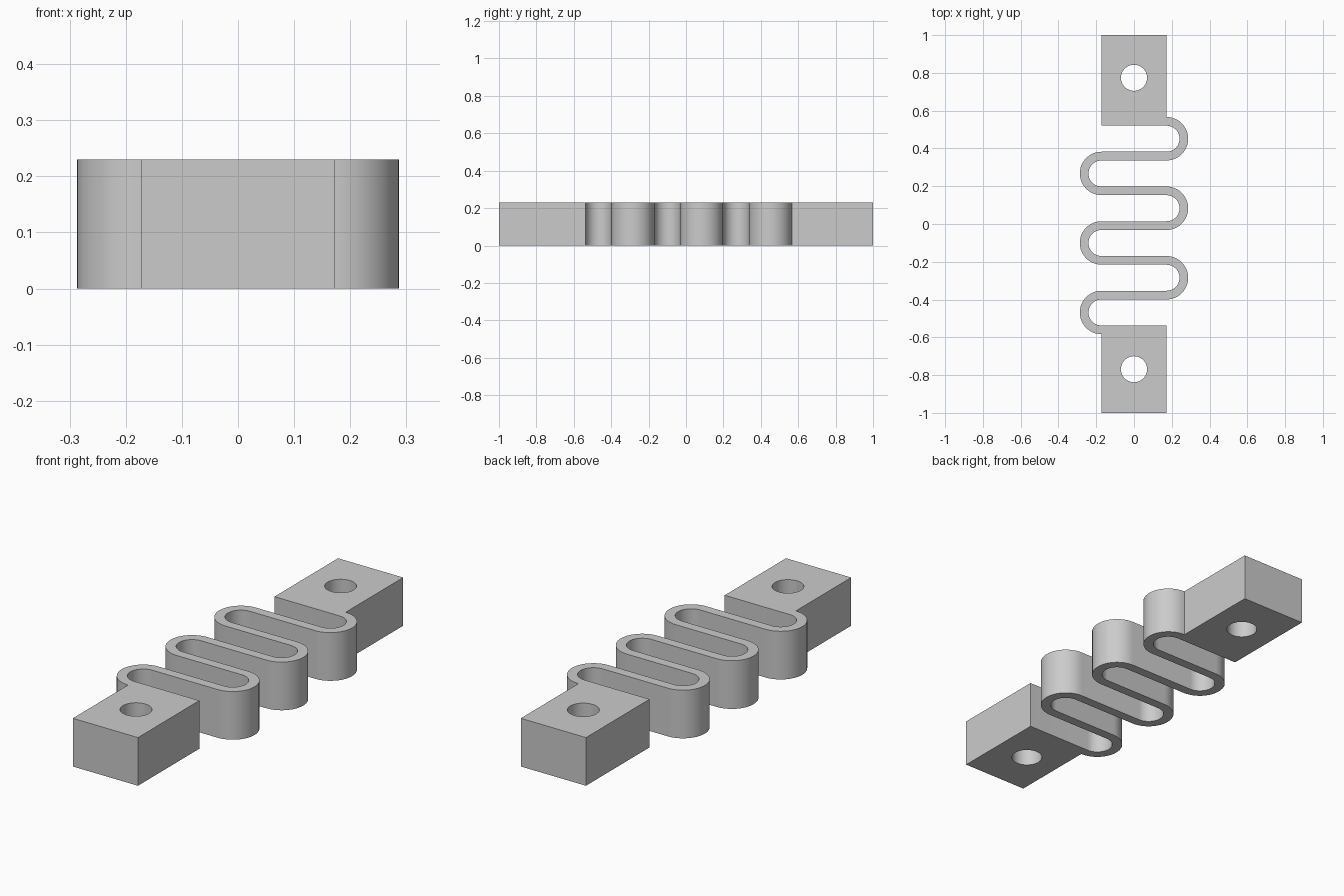
import bpy
import bmesh
from math import cos, sin, pi

cube = bpy.data.objects.get("Cube")
if cube:
    bpy.data.objects.remove(cube, do_unlink=True)

HALF_W = 0.172      # half width of the end blocks and straight runs
HEIGHT = 0.23
RADIUS = 0.092      # centreline radius of each bend
STRIP = 0.046       # strip thickness
MID_Y = -0.0085     # middle of the spring
BENDS = 6
STEPS = 24          # segments per half turn
HOLES = (0.774, -0.769)
HOLE_R = 0.069


def spring_side(offset):
    """One edge of the zigzag strip, from the back block to the front block."""
    points = []
    for i in range(BENDS):
        side = 1 if i % 2 == 0 else -1
        cy = MID_Y + (BENDS - 1 - 2 * i) * RADIUS
        r = RADIUS + side * offset
        for k in range(STEPS + 1):
            a = pi / 2 - pi * k / STEPS
            points.append((side * (HALF_W + r * cos(a)), cy + r * sin(a)))
    return points


def circle(cy, r, count=48):
    return [(r * cos(2 * pi * k / count), cy + r * sin(2 * pi * k / count))
            for k in range(count)]


# Outline: spring edge, front block, other spring edge, back block
edge_a = spring_side(STRIP / 2)
edge_b = spring_side(-STRIP / 2)
outline = edge_a + [(HALF_W, edge_a[-1][1]), (HALF_W, -1), (-HALF_W, -1)]
outline += edge_b[::-1] + [(-HALF_W, edge_b[0][1]), (-HALF_W, 1), (HALF_W, 1)]

# Filled profile with the two bolt holes, extruded to full height
profile = bpy.data.curves.new("flexure_profile", "CURVE")
profile.dimensions = "2D"
profile.fill_mode = "BOTH"
profile.extrude = HEIGHT / 2
for loop in [outline] + [circle(y, HOLE_R) for y in HOLES]:
    spline = profile.splines.new("POLY")
    spline.points.add(len(loop) - 1)
    for point, (x, y) in zip(spline.points, loop):
        point.co = (x, y, 0, 1)
    spline.use_cyclic_u = True

helper = bpy.data.objects.new("profile_helper", profile)
bpy.context.collection.objects.link(helper)
bpy.context.view_layer.update()
graph = bpy.context.evaluated_depsgraph_get()
mesh = bpy.data.meshes.new_from_object(helper.evaluated_get(graph))
bpy.data.objects.remove(helper, do_unlink=True)

# Weld the caps to the walls and stand the part on the ground
bm = bmesh.new()
bm.from_mesh(mesh)
bmesh.ops.remove_doubles(bm, verts=bm.verts, dist=1e-5)
bmesh.ops.recalc_face_normals(bm, faces=bm.faces)
bmesh.ops.translate(bm, verts=bm.verts, vec=(0, 0, HEIGHT / 2))
bm.to_mesh(mesh)
bm.free()

# Plain grey material
grey = bpy.data.materials.new("plain_grey")
grey.use_nodes = True
colour = (0.6, 0.6, 0.6, 1)
grey.diffuse_color = colour
grey.node_tree.nodes["Principled BSDF"].inputs["Base Color"].default_value = colour
mesh.materials.clear()
mesh.materials.append(grey)

body = bpy.data.objects.new("spring_strip_with_end_blocks", mesh)
bpy.context.collection.objects.link(body)
bpy.ops.object.select_all(action="DESELECT")
body.select_set(True)
bpy.context.view_layer.objects.active = body
bpy.ops.object.shade_smooth_by_angle(angle=pi / 6)
